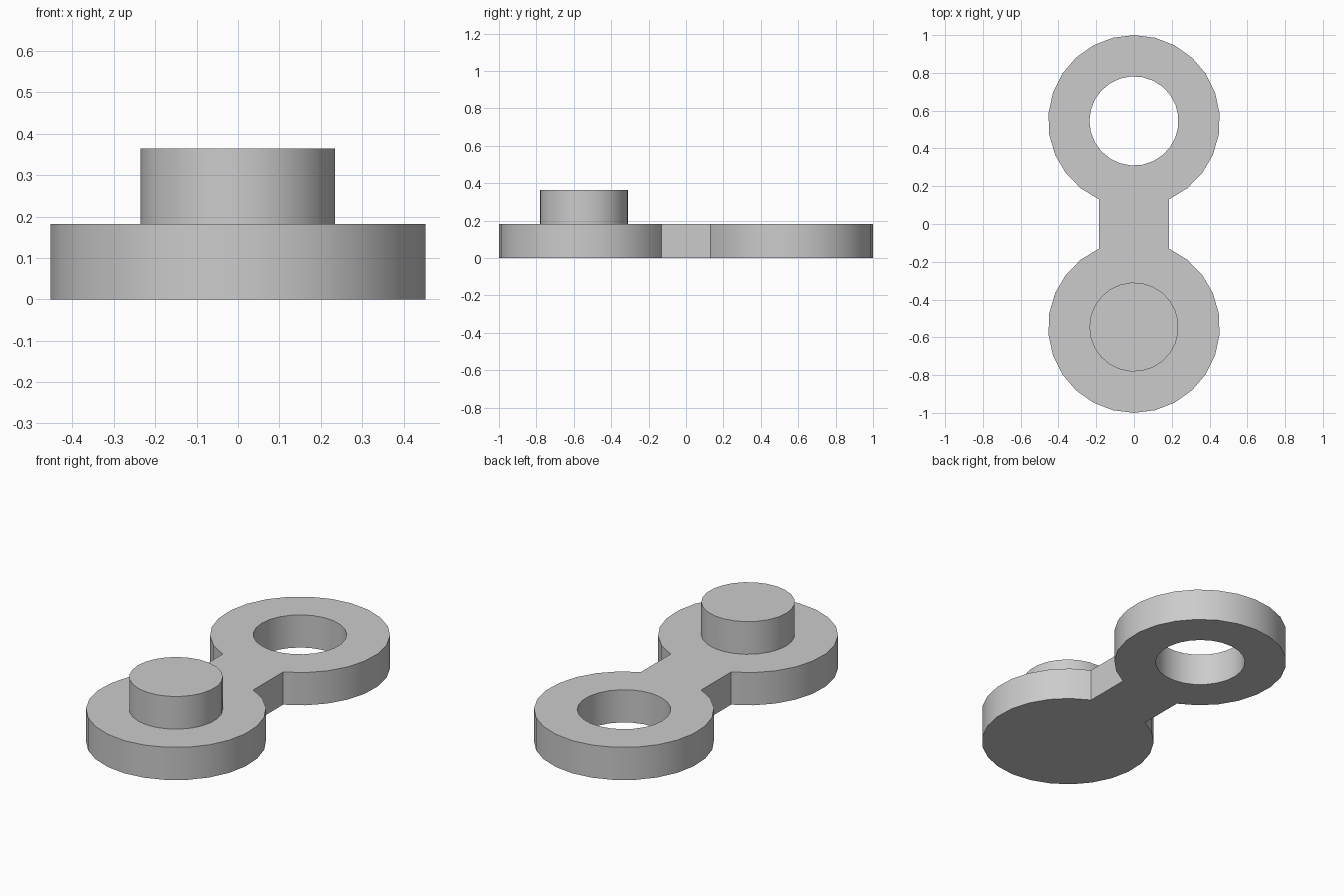
import bpy, bmesh
from math import pi, sin, cos, asin

cube = bpy.data.objects.get("Cube")
if cube:
    bpy.data.objects.remove(cube, do_unlink=True)

DISC_R, DISC_Y = 0.4545, 0.5455
PIN_R, SIDES = 0.236, 25
BAR_HALF = 0.186
THICK, TOP = 0.182, 0.364

grey = bpy.data.materials.new("grey plastic")
grey.use_nodes = True
colour = (0.6, 0.6, 0.6, 1)
grey.diffuse_color = colour
grey.node_tree.nodes["Principled BSDF"].inputs["Base Color"].default_value = colour


def arc(cy, radius, start, end, steps):
    """Points along an arc centred on x = 0, both ends included."""
    angles = [start + (end - start) * i / steps for i in range(steps + 1)]
    return [(radius * cos(a), cy + radius * sin(a)) for a in angles]


def solid(name, loops, bottom, top):
    """Extrude closed outlines; inner loops become holes."""
    bm = bmesh.new()
    for loop in loops:
        verts = [bm.verts.new((x, y, bottom)) for x, y in loop]
        for a, b in zip(verts, verts[1:] + verts[:1]):
            bm.edges.new((a, b))
    bmesh.ops.triangle_fill(bm, use_beauty=True, edges=bm.edges[:], normal=(0, 0, -1))
    raised = bmesh.ops.extrude_face_region(bm, geom=bm.faces[:], use_keep_orig=True)
    moved = [g for g in raised["geom"] if isinstance(g, bmesh.types.BMVert)]
    bmesh.ops.translate(bm, verts=moved, vec=(0, 0, top - bottom))
    bmesh.ops.recalc_face_normals(bm, faces=bm.faces[:])
    bmesh.ops.dissolve_limit(bm, angle_limit=0.01, verts=bm.verts[:], edges=bm.edges[:])
    mesh = bpy.data.meshes.new(name)
    bm.to_mesh(mesh)
    bm.free()
    mesh.materials.append(grey)
    obj = bpy.data.objects.new(name, mesh)
    bpy.context.collection.objects.link(obj)
    bpy.ops.object.select_all(action="DESELECT")
    obj.select_set(True)
    bpy.context.view_layer.objects.active = obj
    bpy.ops.object.shade_smooth_by_angle(angle=pi / 6)
    return obj


# Link plate: two round ends joined by a straight neck, with a hole at the back
neck = asin(BAR_HALF / DISC_R)
back = arc(DISC_Y, DISC_R, -pi / 2 + neck, 3 * pi / 2 - neck, 22)
front = [(-x, -y) for x, y in back]
hole = arc(DISC_Y, PIN_R, pi, 3 * pi, SIDES)[:-1]
solid("link_plate", [back + front, hole], 0, THICK)

# Round pin standing on the front end
pin = arc(-DISC_Y, PIN_R, pi, 3 * pi, SIDES)[:-1]
solid("pin", [pin], THICK - 0.01, TOP)
